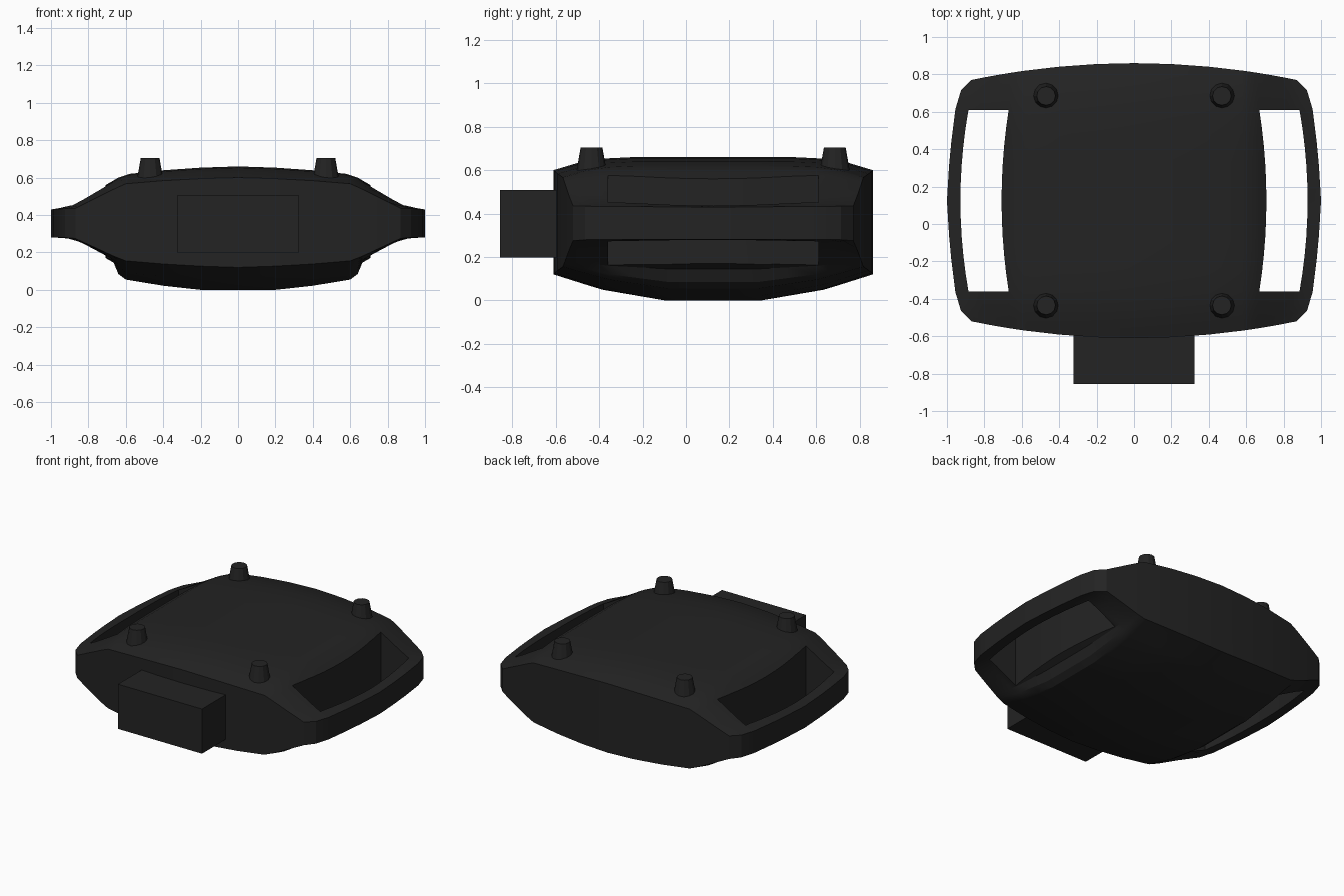
import bpy, bmesh, math

if "Cube" in bpy.data.objects:
    bpy.data.objects.remove(bpy.data.objects["Cube"], do_unlink=True)

black = bpy.data.materials.new("matte_black")
black.use_nodes = True
COLOUR = (0.017, 0.017, 0.017, 1)
black.diffuse_color = COLOUR
black.node_tree.nodes["Principled BSDF"].inputs["Base Color"].default_value = COLOUR

MID_Y = 0.125


def finish(bm, name):
    bmesh.ops.recalc_face_normals(bm, faces=bm.faces[:])
    mesh = bpy.data.meshes.new(name)
    bm.to_mesh(mesh)
    bm.free()
    mesh.materials.append(black)
    ob = bpy.data.objects.new(name, mesh)
    bpy.context.collection.objects.link(ob)
    return ob


def smooth(ob):
    bpy.ops.object.select_all(action='DESELECT')
    ob.select_set(True)
    bpy.context.view_layer.objects.active = ob
    bpy.ops.object.shade_smooth_by_angle(angle=math.radians(25))


def lerp(table, v):
    for (a, p), (b, q) in zip(table, table[1:]):
        if v <= b:
            return p + (q - p) * (v - a) / (b - a)
    return table[-1][1]


# Profiles across the half width (x, z) and along the half length
TOP_MID = [(0, .66), (.3, .65), (.58, .62), (.64, .6), (.87, .465), (.93, .435), (1, .43)]
TOP_END = [(0, .6), (.3, .592), (.6, .567), (.65, .545), (.87, .435), (1, .43)]
LOW_MID = [(0, 0), (.2, 0), (.4, .022), (.6, .055), (.64, .085), (.665, .145), (.87, .265), (.93, .28), (1, .28)]
LOW_END = [(0, .12), (.3, .13), (.6, .155), (.665, .18), (.87, .275), (.93, .28), (1, .28)]
TOP_RISE = [(0, 1), (.5, 1), (.7, .88), (.85, .55), (1, 0)]
LOW_DROP = [(0, 1), (.3, 1), (.7, .58), (1, 0)]
WIDTH = [(0, 1), (.4, .985), (.78, .955), (.93, .925), (1, .87)]


def body_shell():
    bm = bmesh.new()
    half = [.7, .55, .4, .2]
    rows = [-1, -.93, -.85, -.78, -.69, -.5, -.3, -.15]
    rows += [0] + [-r for r in reversed(rows)]
    rings = []
    for s in rows:
        a = abs(s)
        w = lerp(WIDTH, a)
        cols = [0, .2, .4, .58, .6, .64, .665, w - .13, w - .07, w]
        cols = [-c for c in reversed(cols[1:])] + cols
        top, low = [], []
        for x in cols:
            ax = abs(x)
            y = MID_Y + s * (.735 - .09 * (ax / .87) ** 2)
            te, le = lerp(TOP_END, ax), lerp(LOW_END, ax)
            zt = te + (lerp(TOP_MID, ax) - te) * lerp(TOP_RISE, a)
            zl = le + (lerp(LOW_MID, ax) - le) * lerp(LOW_DROP, a)
            top.append(bm.verts.new((x, y, zt)))
            low.append(bm.verts.new((x, y, zl)))
        rings.append((top, low))
    # Skin between neighbouring rows, then both end walls
    for (t0, l0), (t1, l1) in zip(rings, rings[1:]):
        r0, r1 = t0 + l0[::-1], t1 + l1[::-1]
        n = len(r0)
        for i in range(n):
            j = (i + 1) % n
            bm.faces.new((r0[i], r0[j], r1[j], r1[i]))
    for t, l in (rings[0], rings[-1]):
        for i in range(len(t) - 1):
            bm.faces.new((t[i], t[i + 1], l[i + 1], l[i]))
    return finish(bm, "body_shell")


def slot_cutter(side):
    # Curved opening that leaves a carry handle at the rim
    bm = bmesh.new()
    steps = [i / 5 - 1 for i in range(11)]
    inner = [(.67 + .038 * (1 - s * s), MID_Y + s * .485) for s in steps]
    outer = [(.885 + .043 * (1 - s * s), MID_Y + s * .485) for s in steps]
    loop = inner + outer[::-1]
    face = bm.faces.new([bm.verts.new((side * x, y, -.2)) for x, y in loop])
    ext = bmesh.ops.extrude_face_region(bm, geom=[face])
    verts = [v for v in ext["geom"] if isinstance(v, bmesh.types.BMVert)]
    bmesh.ops.translate(bm, verts=verts, vec=(0, 0, 1.2))
    ob = finish(bm, "handle_slot_cutter")
    ob.hide_render = True
    return ob


body = body_shell()
for side in (-1, 1):
    cutter = slot_cutter(side)
    mod = body.modifiers.new("slot", 'BOOLEAN')
    mod.operation = 'DIFFERENCE'
    mod.solver = 'EXACT'
    mod.object = cutter
    bpy.context.view_layer.objects.active = body
    bpy.ops.object.modifier_apply(modifier=mod.name)
    bpy.data.objects.remove(cutter, do_unlink=True)
smooth(body)

# Block projecting from the front
bm = bmesh.new()
bmesh.ops.create_cube(bm, size=1)
bmesh.ops.scale(bm, verts=bm.verts, vec=(.645, .3, .31))
bmesh.ops.translate(bm, verts=bm.verts, vec=(0, -.706, .353))
finish(bm, "front_block")

# Four tapered pegs on the top
for x in (-.47, .47):
    for y in (-.435, .685):
        bm = bmesh.new()
        bmesh.ops.create_cone(bm, cap_ends=True, segments=12, radius1=.072, radius2=.05, depth=.125)
        bmesh.ops.translate(bm, verts=bm.verts, vec=(x, y, .6425))
        smooth(finish(bm, "top_peg"))
